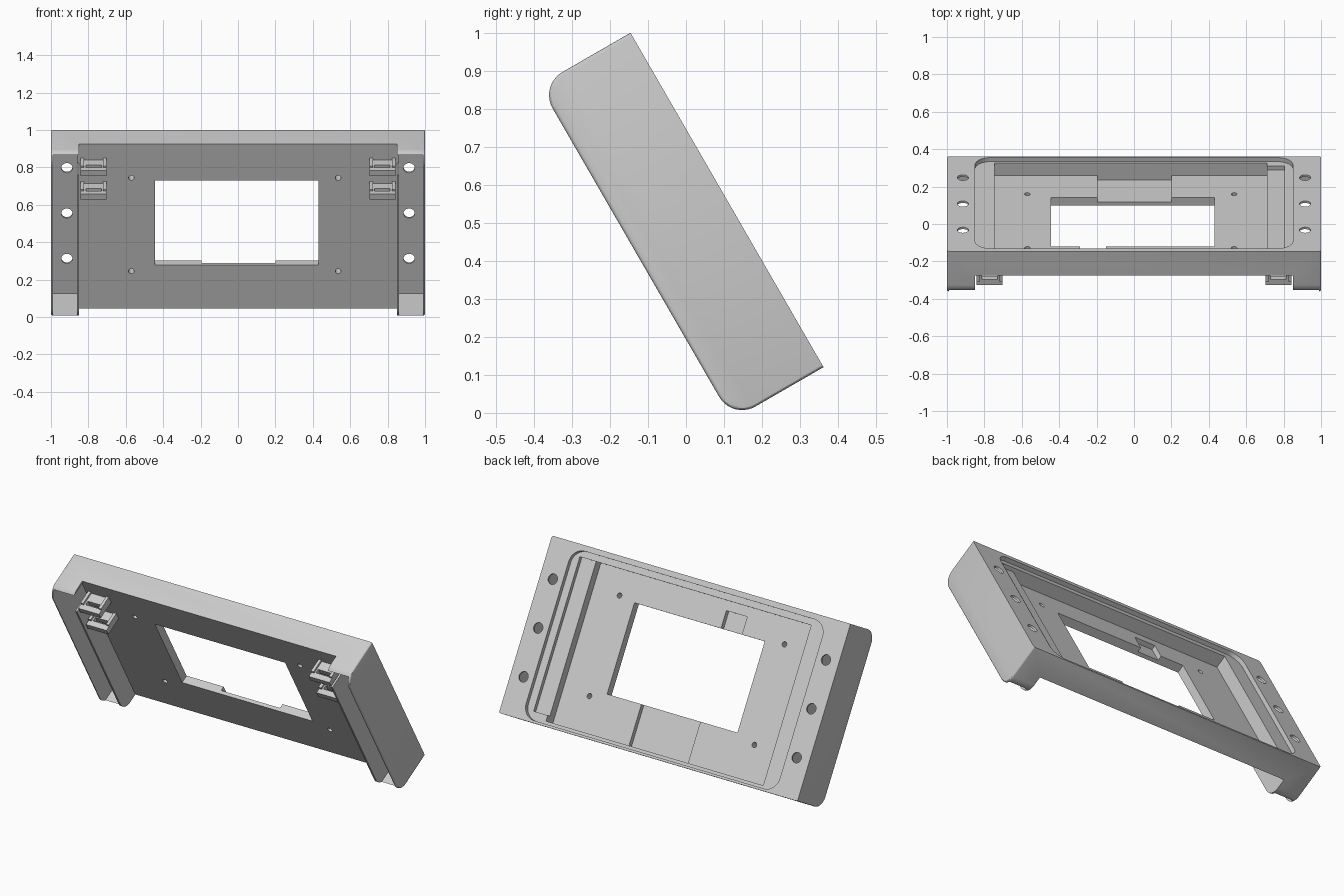
import bpy, bmesh, math
from mathutils import Matrix

cube = bpy.data.objects.get("Cube")
if cube:
    bpy.data.objects.remove(cube, do_unlink=True)

# Single matte grey plastic
grey = bpy.data.materials.new("grey_plastic")
grey.use_nodes = True
COLOR = (0.6, 0.6, 0.6, 1)
grey.diffuse_color = COLOR
grey.node_tree.nodes["Principled BSDF"].inputs["Base Color"].default_value = COLOR

# Local frame: x across, y through the thickness (back is +), z up the slope
HALF_T, HALF_S = 0.1385, 0.508
WALL = 0.012
PANEL_FRONT = -0.0115
LEDGE, FLOOR, GROOVE = 0.1135, 0.038, 0.01
TILT = Matrix.Translation((0, -0.012, 0.491)) @ Matrix.Rotation(math.radians(30), 4, "X")


def add_object(name, bm):
    bmesh.ops.recalc_face_normals(bm, faces=bm.faces[:])
    mesh = bpy.data.meshes.new(name)
    bm.to_mesh(mesh)
    bm.free()
    mesh.materials.append(grey)
    obj = bpy.data.objects.new(name, mesh)
    bpy.context.collection.objects.link(obj)
    return obj


def box(name, x, y, z):
    """Box from (min, max) pairs."""
    bm = bmesh.new()
    bmesh.ops.create_cube(bm, size=1)
    for v in bm.verts:
        for i, (lo, hi) in enumerate((x, y, z)):
            v.co[i] = hi if v.co[i] > 0 else lo
    return add_object(name, bm)


def prism(name, points, axis, lo, hi, bevel=None):
    """Extrude a 2D outline along x or y."""
    def place(a, b, d):
        return (d, a, b) if axis == "x" else (a, d, b)
    bm = bmesh.new()
    face = bm.faces.new([bm.verts.new(place(a, b, lo)) for a, b in points])
    extruded = bmesh.ops.extrude_face_region(bm, geom=[face])["geom"]
    for v in extruded:
        if isinstance(v, bmesh.types.BMVert):
            v.co["xyz".index(axis)] = hi
    if bevel:
        edges = [e for e in bm.edges if bevel(e)]
        bmesh.ops.bevel(bm, geom=edges, offset=0.01, segments=3, profile=0.5, affect="EDGES")
    return add_object(name, bm)


def arc(cx, cy, r, start, end, n=10):
    return [(cx + r * math.cos(math.radians(start + (end - start) * i / n)),
             cy + r * math.sin(math.radians(start + (end - start) * i / n))) for i in range(n + 1)]


def cylinder(name, x, z, r, y):
    ring = arc(x, z, r, 0, 360, 24)[:-1]
    return prism(name, ring, "y", *y)


def cut(obj, cutter):
    cutter.hide_render = True
    mod = obj.modifiers.new("cut", "BOOLEAN")
    mod.operation, mod.solver, mod.object = "DIFFERENCE", "EXACT", cutter
    bpy.context.view_layer.objects.active = obj
    bpy.ops.object.modifier_apply(modifier=mod.name)
    bpy.data.objects.remove(cutter, do_unlink=True)


def finish(obj):
    obj.matrix_world = TILT
    bpy.ops.object.select_all(action="DESELECT")
    obj.select_set(True)
    bpy.context.view_layer.objects.active = obj
    bpy.ops.object.shade_smooth_by_angle(angle=math.radians(30))


# Housing: side profile with rounded front corners, softened side edges
R = 0.07
profile = [(HALF_T, -HALF_S), (HALF_T, HALF_S)]
profile += arc(R - HALF_T, HALF_S - R, R, 90, 180)
profile += arc(R - HALF_T, R - HALF_S, R, 180, 270)


def soft_edge(e):
    a, b = (v.co for v in e.verts)
    return abs(a.x - b.x) < 0.01 and not (a.y > HALF_T - 0.01 and b.y > HALF_T - 0.01)


housing = prism("housing", profile, "x", -1, 1, soft_edge)

# Front recess between the two legs
cut(housing, box("cutter", (-0.85, 0.85), (-0.3, PANEL_FRONT), (-0.7, 0.7)))

# Hollow legs with strap openings and mounting holes
for side in (-1, 1):
    def span(a, b):
        return tuple(sorted((side * a, side * b)))
    cut(housing, box("cutter", span(0.862, 0.988), (-0.3, HALF_T - WALL), (WALL - HALF_S, HALF_S - WALL)))
    cut(housing, box("cutter", span(0.84, 0.875), (-0.3, PANEL_FRONT), (0.39, HALF_S - WALL)))
    for z in (-0.28, 0, 0.28):
        cut(housing, cylinder("cutter", side * 0.915, z, 0.03, (0.1, 0.2)))

# Rounded shallow pocket in the back
LOW, HIGH, CORNER = -0.494, 0.476, 0.08
outline = []
for cx, cz, a in ((0.77, HIGH - CORNER, 0), (-0.77, HIGH - CORNER, 90),
                  (-0.77, LOW + CORNER, 180), (0.77, LOW + CORNER, 270)):
    outline += arc(cx, cz, CORNER, a, a + 90)
cut(housing, prism("cutter", outline, "y", LEDGE, 0.2))

# Deep pocket, side ledge, window and cable grooves
cut(housing, box("cutter", (-0.745, 0.71), (FLOOR, 0.2), (-0.478, 0.44)))
cut(housing, box("cutter", (0.7, 0.805), (0.09, 0.2), (-0.445, 0.44)))
cut(housing, box("cutter", (-0.443, 0.43), (-0.1, 0.1), (-0.24, 0.283)))
cut(housing, box("cutter", (-0.195, 0.2), (GROOVE, 0.1), (-0.478, -0.2)))
cut(housing, box("cutter", (-0.29, -0.15), (GROOVE, 0.1), (0.25, 0.385)))

# Screw holes
for x in (-0.57, 0.535):
    for z in (-0.278, 0.298):
        cut(housing, cylinder("cutter", x, z, 0.015, (-0.1, 0.1)))
finish(housing)

# Slotted strap loops on the front of the panel
for side, label in ((-1, "right"), (1, "left")):
    for z, row in ((0.375, "upper"), (0.23, "lower")):
        cx = side * 0.772
        front = PANEL_FRONT - 0.115
        loop = box(f"{label}_{row}_strap_loop", (cx - 0.069, cx + 0.069), (front, PANEL_FRONT + 0.01), (z, z + 0.035))
        cut(loop, box("cutter", (cx - 0.042, cx + 0.042), (front + 0.035, front + 0.06), (z - 0.1, z + 0.1)))
        finish(loop)
        for end in (-1, 1):
            ex = cx + end * 0.06
            finish(box(f"{label}_{row}_loop_rib", (ex - 0.009, ex + 0.009),
                       (front + 0.03, PANEL_FRONT + 0.01), (z + 0.03, z + 0.047)))
